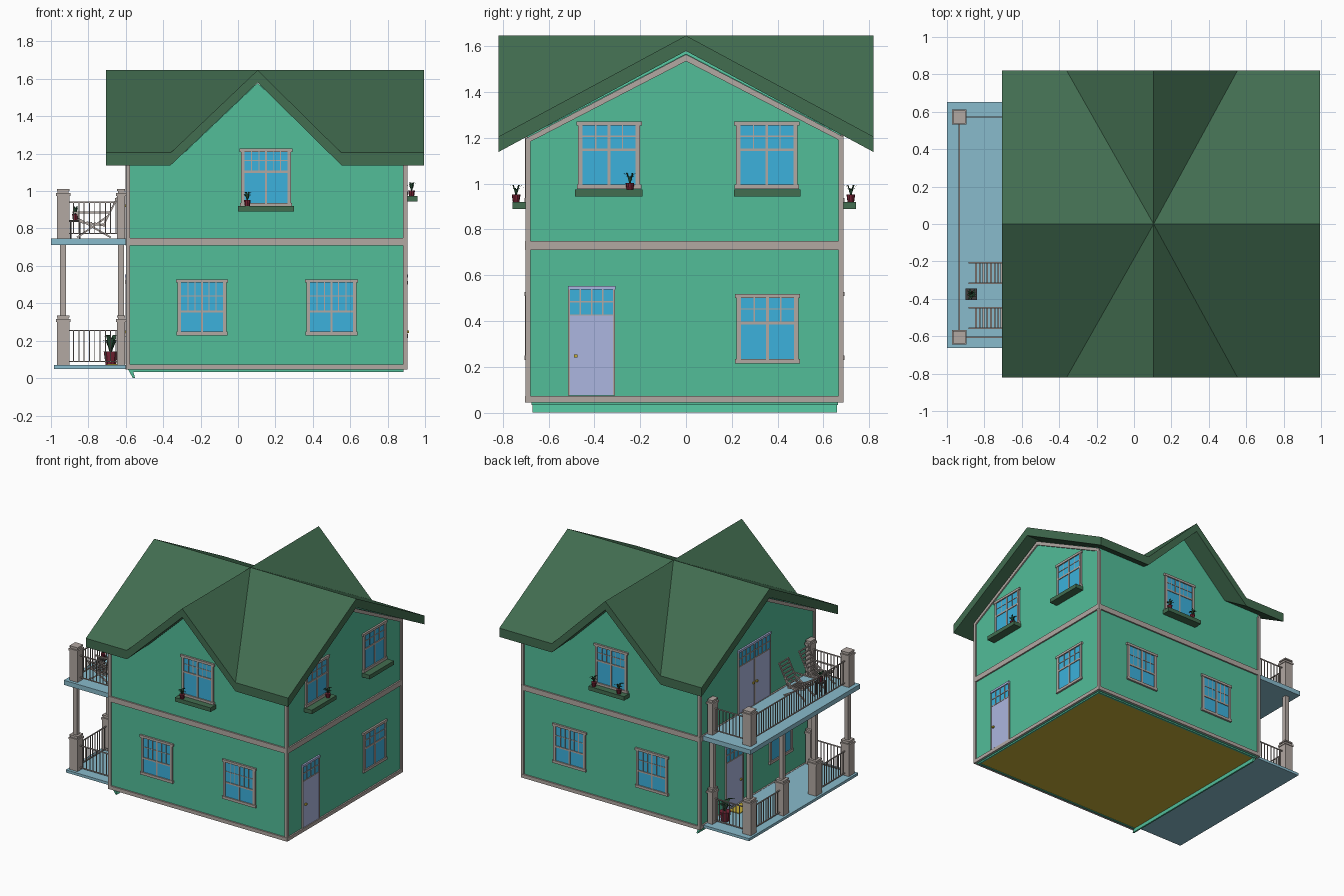
import bpy, bmesh, math
from mathutils import Vector, Matrix

if "Cube" in bpy.data.objects:
    bpy.data.objects.remove(bpy.data.objects["Cube"])

def mat(name, r, g, b):
    m = bpy.data.materials.new(name)
    lin = [(c / 255 / 12.92 if c < 11 else ((c / 255 + .055) / 1.055) ** 2.4) for c in (r, g, b)]
    m.diffuse_color = (*lin, 1)
    m.use_nodes = True
    m.node_tree.nodes["Principled BSDF"].inputs["Base Color"].default_value = m.diffuse_color
    return m

WALL = mat("wall green", 82, 189, 153)
ROOF = mat("roof green", 66, 109, 80)
TRIM = mat("warm grey trim", 178, 168, 162)
GLASS = mat("window blue", 60, 177, 220)
DOOR = mat("lavender door", 172, 182, 224)
DECK = mat("deck blue", 137, 187, 204)
POT = mat("pot red", 122, 36, 54)
LEAF = mat("leaf green", 38, 78, 52)
FLOOR = mat("ochre", 198, 174, 56)
DARK = mat("dark table", 62, 60, 60)

def finish(name, bm, m):
    bmesh.ops.recalc_face_normals(bm, faces=bm.faces)
    me = bpy.data.meshes.new(name)
    bm.to_mesh(me)
    bm.free()
    me.materials.append(m)
    ob = bpy.data.objects.new(name, me)
    bpy.context.collection.objects.link(ob)
    return ob

def boxes(name, items, m):
    """Each item is (x0, x1, y0, y1, z0, z1)."""
    bm = bmesh.new()
    for x0, x1, y0, y1, z0, z1 in items:
        mx = Matrix.Translation(((x0 + x1) / 2, (y0 + y1) / 2, (z0 + z1) / 2)) @ \
            Matrix.Diagonal((abs(x1 - x0), abs(y1 - y0), abs(z1 - z0), 1))
        bmesh.ops.create_cube(bm, size=1, matrix=mx)
    return finish(name, bm, m)

def beams(name, items, t, m):
    """Square bars between pairs of points."""
    bm = bmesh.new()
    for a, b in items:
        a, b = Vector(a), Vector(b)
        d = b - a
        mx = Matrix.Translation((a + b) / 2) @ d.to_track_quat('Z', 'Y').to_matrix().to_4x4() @ \
            Matrix.Diagonal((t, t, d.length, 1))
        bmesh.ops.create_cube(bm, size=1, matrix=mx)
    return finish(name, bm, m)

def prism(name, pts, axis, a, b, m):
    bm = bmesh.new()
    put = (lambda p, s: (s, p[0], p[1])) if axis == 'x' else (lambda p, s: (p[0], s, p[1]))
    A = [bm.verts.new(put(p, a)) for p in pts]
    B = [bm.verts.new(put(p, b)) for p in pts]
    bm.faces.new(A)
    bm.faces.new(B[::-1])
    for i in range(len(pts)):
        j = (i + 1) % len(pts)
        bm.faces.new((A[i], A[j], B[j], B[i]))
    return finish(name, bm, m)

# wall planes (front, back, left, right) and the cross roof's centre line
XL, XR, YF, YB_, CX = -.59, .895, -.692, .678, .105

def on_wall(w, u0, u1, z0, z1, o0, o1):
    if w == 'front': return (u0, u1, YF - o1, YF - o0, z0, z1)
    if w == 'back': return (u0, u1, YB_ + o0, YB_ + o1, z0, z1)
    if w == 'right': return (XR + o0, XR + o1, u0, u1, z0, z1)
    return (XL - o1, XL - o0, u0, u1, z0, z1)

# house body: long gable, cross gable, underside
prism("main_walls", [(YF, .045), (YB_, .045), (YB_, 1.215), (0, 1.568), (YF, 1.208)], 'x', XL, XR, WALL)
prism("cross_gable", [(CX - .44, 1.16), (CX + .44, 1.16), (CX, 1.578)], 'y', YF, YB_, WALL)
boxes("underside", [(-.565, .875, -.66, .65, .038, .05)], FLOOR)
boxes("foundation_rim", [(-.58, .885, -.675, -.66, .034, .05), (-.58, .885, .65, .665, .034, .05),
                         (.875, .885, -.66, .65, .034, .05)], WALL)
prism("foundation_lip", [(-.59, .05), (-.565, .05), (-.55, 0), (-.562, 0)], 'y', -.67, .66, WALL)

# roof: a fan round the centre, with thickness
def build_roof():
    x0, x1, y, top, eave, v, t = -.705, .995, .82, 1.647, 1.205, .458, .067
    half = [(x1, 0, top), (x1, y, eave), (CX + v - .01, y, eave), (CX, y, top), (CX - v - .007, y, eave), (x0, y, eave)]
    ring = half + [(x0, 0, top)] + [(a, -b, c) for a, b, c in half[:0:-1]]
    bm = bmesh.new()
    layers = []
    for dz in (0, -t):
        layers.append(([bm.verts.new((a, b, c + dz)) for a, b, c in ring], bm.verts.new((CX, 0, top + dz))))
    (A, ca), (B, cb) = layers
    for i in range(len(ring)):
        j = (i + 1) % len(ring)
        bm.faces.new((ca, A[i], A[j]))
        bm.faces.new((cb, B[j], B[i]))
        bm.faces.new((A[i], B[i], B[j], A[j]))
    finish("roof", bm, ROOF)
build_roof()

# corner boards, base boards, storey band
trim = []
for z0, z1 in ((.045, .072), (.71, .75)):
    for w, a, b in (('front', XL - .01, XR + .01), ('back', XL - .01, XR + .01), ('right', YF, YB_), ('left', YF, YB_)):
        trim.append(on_wall(w, a, b, z0, z1, -.005, .011))
for xa, xb in ((XL - .01, XL + .012), (XR - .012, XR + .01)):
    trim += [(xa, xb, YF - .01, YF + .012, .045, 1.185), (xa, xb, YB_ - .012, YB_ + .01, .045, 1.19)]
boxes("trim_boards", trim, TRIM)
rake = [(-.702, 1.197), (0, 1.565), (.688, 1.205), (.688, 1.18), (0, 1.535), (-.702, 1.172)]
prism("right_rake_board", rake, 'x', XR - .003, XR + .01, TRIM)
prism("left_rake_board", rake, 'x', XL - .01, XL + .003, TRIM)

# windows: glass plate, frame, glazing bars
def window(name, w, u0, u1, z0, z1, split=.58, cols=2):
    P = lambda *a: on_wall(w, *a)
    f, c, zm = .015, (u0 + u1) / 2, z0 + (z1 - z0) * split
    boxes(name + "_glass", [P(u0, u1, z0, z1, -.002, .005)], GLASS)
    bars = [P(u0 - .004, u0 + f, z0, z1, 0, .011), P(u1 - f, u1 + .004, z0, z1, 0, .011),
            P(u0 - .012, u1 + .012, z1 - .012, z1 + .006, 0, .014),
            P(u0 - .01, u1 + .01, z0 - .008, z0 + .012, 0, .014),
            P(c - .006, c + .006, z0, z1, 0, .01), P(u0, u1, zm - .006, zm + .006, 0, .01)]
    zq = (zm + z1) / 2
    bars.append(P(u0, u1, zq - .0025, zq + .0025, 0, .008))
    for a, b in ((u0 + f, c), (c, u1 - f)):
        for q in (a + (b - a) * i / cols for i in range(1, cols)):
            bars.append(P(q - .0025, q + .0025, zm, z1, 0, .008))
    boxes(name + "_frame", bars, TRIM)

# doors with a glazed transom
def door(name, w, u0, u1, z0, h=.475, knobs=()):
    P = lambda *a: on_wall(w, *a)
    zt, z1 = z0 + h * .74, z0 + h
    boxes(name + "_leaf", [P(u0, u1, z0, zt, -.002, .008)], DOOR)
    boxes(name + "_transom", [P(u0, u1, zt, z1, -.002, .005)], GLASS)
    bars = [P(u0 - .005, u0 + .003, z0, z1, 0, .011), P(u1 - .003, u1 + .005, z0, z1, 0, .011),
            P(u0, u1, zt - .003, zt + .003, 0, .01), P(u0, u1, zt + .055, zt + .061, 0, .009)]
    boxes(name + "_head", [P(u0 - .006, u1 + .006, z1 - .013, z1 + .003, 0, .013)], DOOR)
    n = round((u1 - u0) / .05)
    bars += [P(u - .003, u + .003, zt, z1, 0, .009) for u in (u0 + (u1 - u0) * i / n for i in range(1, n))]
    if u1 - u0 > .3:
        bars.append(P((u0 + u1) / 2 - .005, (u0 + u1) / 2 + .005, z0, z1, 0, .011))
    boxes(name + "_frame", bars, TRIM)
    boxes(name + "_knob", [P(k - .007, k + .007, z0 + .165, z0 + .179, 0, .02) for k in knobs], FLOOR)

# potted plant with bent leaf blades
def plant(x, y, z, s=1.0):
    bm = bmesh.new()
    bmesh.ops.create_cone(bm, cap_ends=True, segments=10, radius1=.014 * s, radius2=.019 * s, depth=.034 * s,
                          matrix=Matrix.Translation((x, y, z + .017 * s)))
    finish("plant_pot", bm, POT)
    bm = bmesh.new()
    for i in range(9):
        a = i * 2.4
        d, n = Vector((math.cos(a), math.sin(a), 0)), Vector((-math.sin(a), math.cos(a), 0))
        o, r, h = Vector((x, y, z + .03 * s)), (.018 + .002 * (i % 4)) * s, (.028 + .006 * (i % 4)) * s
        mid = o + d * r * .6 + Vector((0, 0, h))
        v = [bm.verts.new(p) for p in (o - n * .003 * s, o + n * .003 * s, mid + n * .006 * s,
                                       mid - n * .006 * s, o + d * r * 1.6 + Vector((0, 0, h * .9)))]
        bm.faces.new(v[:4])
        bm.faces.new((v[3], v[2], v[4]))
    finish("plant_leaves", bm, LEAF)

def planter(name, w, u0, u1, z1):
    boxes(name, [on_wall(w, u0, u1, z1 - .03, z1, 0, .065)], ROOF)

for w in ('front', 'back'):
    window(w + "_lower_window_a", w, -.32, -.065, .237, .522, .42, 3)
    window(w + "_lower_window_b", w, .37, .63, .237, .522, .42, 3)
    window(w + "_upper_window", w, .02, .28, .925, 1.222, .6, 3)
    planter(w + "_planter", w, 0, .3, .92)
for x, y in ((.05, -.742), (.06, .72), (.27, .72)):
    plant(x, y, .918)
window("right_upper_window_a", 'right', -.467, -.205, .985, 1.266)
window("right_upper_window_b", 'right', .222, .484, .985, 1.266)
planter("right_planter_a", 'right', -.485, -.19, .975)
planter("right_planter_b", 'right', .21, .5, .975)
plant(.928, -.245, .97)
window("right_lower_window", 'right', .225, .487, .223, .513)
door("right_door", 'right', -.51, -.315, .075, knobs=(-.482,))
door("porch_door", 'left', .17, .37, .075, knobs=(.2,))
window("porch_window", 'left', -.42, -.16, .23, .515)
door("balcony_door", 'left', -.16, .22, .75, knobs=(.01, .05))

# porch decks
boxes("lower_deck", [(-.985, XL, -.66, .65, .05, .07)], DECK)
boxes("upper_deck", [(-1, XL, -.662, .652, .712, .747)], DECK)

# porch posts
YA, YB, PX, WX = -.605, .572, -.935, -.625
MID = (.18, -.213)
posts = []
def pedestal(x, y, z, h, hx):
    hy = .034
    posts.extend([(x - hx, x + hx, y - hy, y + hy, z, z + h - .035),
                  (x - hx - .005, x + hx + .005, y - hy - .005, y + hy + .005, z + h - .035, z + h - .02),
                  (x - hx + .005, x + hx - .005, y - hy + .005, y + hy - .005, z + h - .02, z + h - .01),
                  (x - hx, x + hx, y - hy, y + hy, z + h - .01, z + h)])
for x, y, hx in [(PX, y, .034) for y in (YA, YB, *MID)] + [(WX, y, .022) for y in (YA, YB)]:
    pedestal(x, y, .07, .265, hx)
    posts.append((x - .016, x + .016, y - .016, y + .016, .33, .713))
    if y not in MID:
        pedestal(x, y, .745, .265, hx)
boxes("porch_posts", posts, TRIM)

# porch railings
rails, balusters = [], []
def railing(a, b, z, h=.185):
    a, b = Vector((*a, z)), Vector((*b, z))
    up = Vector((0, 0, h))
    rails.extend([(a + up, b + up), (a + up * .1, b + up * .1)])
    n = max(2, round((b - a).length / .028))
    balusters.extend([(a.lerp(b, i / n) + up * .1, a.lerp(b, i / n) + up) for i in range(1, n)])
for z in (.07, .755):
    for y in (YA, YB):
        railing((PX, y), (WX, y), z)
railing((PX, YA), (PX, YB), .755)
railing((PX, YB), (PX, MID[0]), .07)
railing((PX, MID[1]), (PX, YA), .07)
beams("railing_rails", rails, .007, TRIM)
beams("railing_balusters", balusters, .005, TRIM)

# slatted balcony chairs
for k, yc in enumerate((-.262, -.502)):
    bars, slats = [], []
    for y in (yc - .055, yc + .055):
        bars += [((-.86, y, .752), (-.69, y, .87)), ((-.68, y, .752), (-.85, y, .85)),
                 ((-.85, y, .835), (-.71, y, .815)), ((-.72, y, .815), (-.635, y, .985)),
                 ((-.885, y, .885), (-.69, y, .885)), ((-.85, y, .85), (-.86, y, .885))]
    for i in range(7):
        for x, z in ((-.845 + .02 * i, .84 - .003 * i), (-.71 + .0115 * i, .84 + .0235 * i)):
            slats.append(((x, yc - .055, z), (x, yc + .055, z)))
    beams("balcony_chair_%d" % (k + 1), bars + slats, .009, TRIM)

# side table, plants and doormat
boxes("side_table", [(-.9, -.84, -.405, -.345, .835, .845)] +
      [(x - .004, x + .004, y - .004, y + .004, .747, .84) for x in (-.893, -.847) for y in (-.398, -.352)], DARK)
plant(-.87, -.375, .845, .95)
plant(-.68, .5, .07, 2.1)
boxes("doormat", [(-.7, -.61, .2, .36, .07, .075)], FLOOR)
